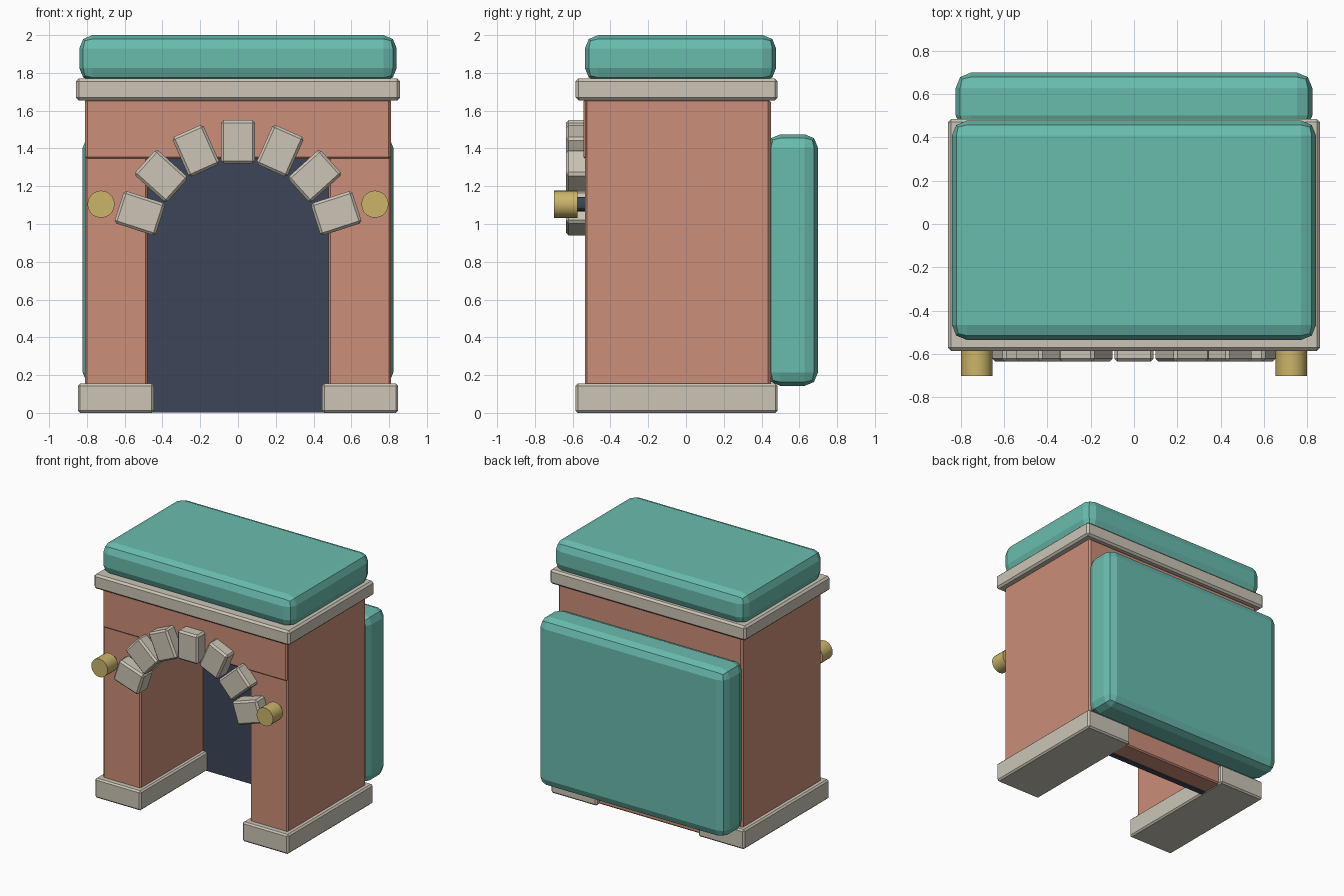
import bpy
import math

cube = bpy.data.objects.get("Cube")
if cube:
    bpy.data.objects.remove(cube, do_unlink=True)


def material(name, *srgb):
    lin = [((c / 255 + 0.055) / 1.055) ** 2.4 for c in srgb]
    mat = bpy.data.materials.new(name)
    mat.use_nodes = True
    mat.diffuse_color = (*lin, 1)
    mat.node_tree.nodes["Principled BSDF"].inputs["Base Color"].default_value = (*lin, 1)
    return mat


terracotta = material("terracotta", 203, 142, 120)
teal = material("teal", 105, 188, 174)
stone = material("pale stone", 204, 197, 182)
brass = material("brass", 203, 181, 106)
navy = material("dark navy", 60, 70, 88)


def finish(obj, name, mat, bevel=0, segments=1):
    obj.name = obj.data.name = name
    obj.data.materials.append(mat)
    if bevel:
        mod = obj.modifiers.new("Bevel", "BEVEL")
        mod.width, mod.segments = bevel, segments
    return obj


def box(name, mat, x, y, z, bevel=0, segments=1):
    """Box from (min, max) pairs on each axis."""
    bpy.ops.mesh.primitive_cube_add(size=1, location=[sum(p) / 2 for p in (x, y, z)])
    obj = bpy.context.object
    obj.scale = [p[1] - p[0] for p in (x, y, z)]
    bpy.ops.object.transform_apply(location=False, rotation=False, scale=True)
    return finish(obj, name, mat, bevel, segments)


def rod(name, mat, radius, x, y, z, sides=20):
    """Cylinder lying along y."""
    bpy.ops.mesh.primitive_cylinder_add(
        vertices=sides, radius=radius, depth=y[1] - y[0],
        location=(x, sum(y) / 2, z), rotation=(math.pi / 2, 0, 0))
    obj = finish(bpy.context.object, name, mat)
    bpy.ops.object.shade_smooth_by_angle(angle=math.radians(30))
    return obj


# Side walls, plinths and lamps, one of each per side
for side, s in (("left", 1), ("right", -1)):
    def span(a, b):
        return tuple(sorted((s * a, s * b)))

    box(side + "_wall", terracotta, span(0.48, 0.81), (-0.535, 0.445), (0.005, 1.66), 0.01)
    box(side + "_plinth", stone, span(0.445, 0.848), (-0.585, 0.485), (0, 0.155), 0.012)
    rod(side + "_lamp_arm", navy, 0.038, s * 0.725, (-0.59, -0.52), 1.105, 12)
    rod(side + "_lamp", brass, 0.072, s * 0.725, (-0.70, -0.575), 1.105)

# Lintel block, rear wall and dark doorway
box("lintel", terracotta, (-0.808, 0.808), (-0.543, 0.40), (1.345, 1.66), 0.01)
box("rear_wall", terracotta, (-0.805, 0.805), (0.285, 0.45), (0.005, 1.655), 0.01)
box("doorway_panel", navy, (-0.485, 0.485), (0.245, 0.29), (0.003, 1.35))

# Cornice and the two padded slabs
box("cornice", stone, (-0.858, 0.858), (-0.585, 0.485), (1.655, 1.77), 0.015)
box("roof_slab", teal, (-0.84, 0.84), (-0.535, 0.477), (1.755, 2.0), 0.07, 2)
box("rear_slab", teal, (-0.822, 0.822), (0.43, 0.698), (0.143, 1.475), 0.07, 2)

# Arch of seven separate blocks fanned around the doorway
radius, centre_z = 0.547, 0.888
for i in range(7):
    angle = math.radians(24 * (i - 3))
    block = box("arch_stone_%d" % (i + 1), stone,
                (-0.09, 0.09), (-0.635, -0.505), (-0.115, 0.115), 0.014)
    block.location.x = radius * math.sin(angle)
    block.location.z = centre_z + radius * math.cos(angle)
    block.rotation_euler.y = angle
